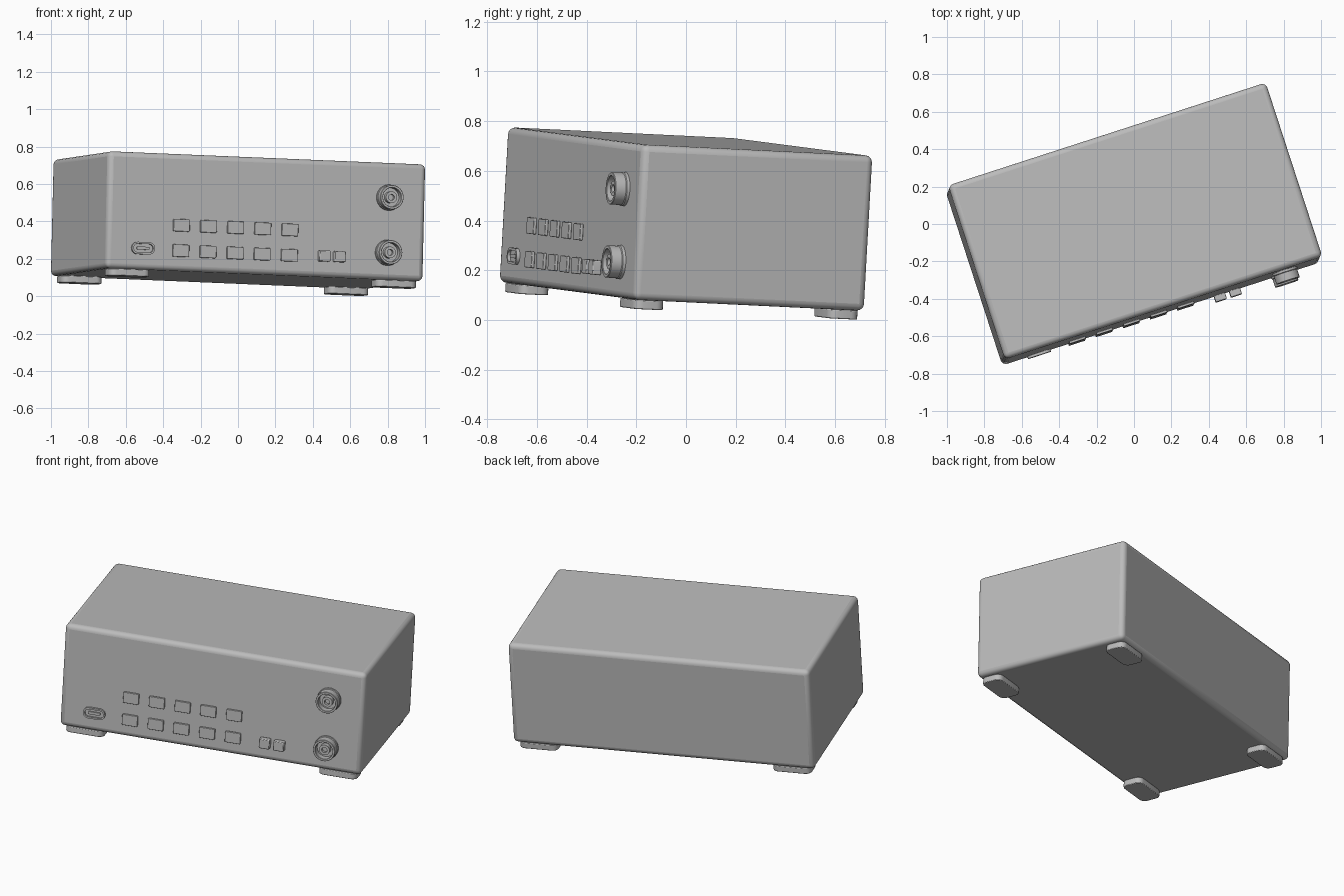
import bpy, bmesh, math
from mathutils import Matrix, Vector

old = bpy.data.objects.get("Cube")
if old:
    bpy.data.objects.remove(old, do_unlink=True)

grey = bpy.data.materials.new("plain_grey")
grey.use_nodes = True
COLOUR = (0.5, 0.5, 0.5, 1)
grey.diffuse_color = COLOUR
grey.node_tree.nodes["Principled BSDF"].inputs["Base Color"].default_value = COLOUR

# The whole case stands turned and slightly tilted
side = Vector((0.951, 0.308, -0.040)).normalized()
up = side.cross(Vector((-0.308, 0.950, -0.046))).normalized()
back = up.cross(side)
FRAME = Matrix.Translation((0, 0, 0.406)) @ Matrix((side, back, up)).transposed().to_4x4()

WIDTH, DEPTH, HEIGHT = 1.786, 0.979, 0.626
FRONT, BOTTOM = -DEPTH / 2, -HEIGHT / 2
FACE_FRONT = Matrix.Rotation(math.pi / 2, 4, 'X')
FACE_DOWN = Matrix.Rotation(math.pi, 4, 'X')


def finish(name, bm, place, bevel=0, segments=2):
    bmesh.ops.recalc_face_normals(bm, faces=bm.faces)
    mesh = bpy.data.meshes.new(name)
    bm.to_mesh(mesh)
    bm.free()
    mesh.materials.append(grey)
    obj = bpy.data.objects.new(name, mesh)
    bpy.context.collection.objects.link(obj)
    obj.matrix_world = FRAME @ place
    if bevel:
        mod = obj.modifiers.new("Bevel", 'BEVEL')
        mod.width, mod.segments = bevel, segments
        mod.limit_method, mod.angle_limit = 'ANGLE', math.radians(40)
    bpy.ops.object.select_all(action='DESELECT')
    obj.select_set(True)
    bpy.context.view_layer.objects.active = obj
    bpy.ops.object.shade_smooth_by_angle(angle=math.radians(40))
    return obj


def plate(name, w, h, thick, radius, place, bevel=0, recess=None):
    """Rounded rectangle extruded outwards, optionally with a sunken middle."""
    bm = bmesh.new()
    verts = []
    for i in range(4):
        sx, sy = (1, -1, -1, 1)[i], (1, 1, -1, -1)[i]
        for step in range(6):
            a = math.pi / 2 * (i + step / 5)
            verts.append(bm.verts.new((sx * (w / 2 - radius) + radius * math.cos(a),
                                       sy * (h / 2 - radius) + radius * math.sin(a), 0)))
    base = bm.faces.new(verts)
    ext = bmesh.ops.extrude_face_region(bm, geom=[base], use_keep_orig=True)["geom"]
    top = [g for g in ext if isinstance(g, bmesh.types.BMFace)][0]
    bmesh.ops.translate(bm, verts=top.verts, vec=(0, 0, thick))
    bmesh.ops.remove_doubles(bm, verts=bm.verts, dist=0.0002)
    if recess:
        rim, sink = recess
        bmesh.ops.recalc_face_normals(bm, faces=bm.faces)
        top = max(bm.faces, key=lambda f: f.calc_center_median().z)
        bmesh.ops.inset_region(bm, faces=[top], thickness=rim)
        ring = bmesh.ops.extrude_face_region(bm, geom=[top])["geom"]
        bmesh.ops.delete(bm, geom=[top], context='FACES_ONLY')
        bmesh.ops.translate(bm, verts=[g for g in ring if isinstance(g, bmesh.types.BMVert)],
                            vec=(0, 0, -sink))
    return finish(name, bm, place, bevel)


def on_front(x, z):
    return Matrix.Translation((x, FRONT, z)) @ FACE_FRONT


# Case
bm = bmesh.new()
bmesh.ops.create_cube(bm, size=1)
bmesh.ops.scale(bm, verts=bm.verts, vec=(WIDTH, DEPTH, HEIGHT))
finish("case", bm, Matrix.Identity(4), 0.028, 4)

# Feet
for fb, y in (("front", -0.412), ("back", 0.412)):
    for lr, x in (("right", -0.75), ("left", 0.75)):
        plate(f"{fb}_{lr}_foot", 0.227, 0.127, 0.037, 0.035,
              Matrix.Translation((x, y, BOTTOM)) @ FACE_DOWN, 0.004)

# Two rows of flat keys
for row, z in (("upper", -0.069), ("lower", -0.205)):
    for i in range(5):
        plate(f"{row}_key_{i + 1}", 0.092, 0.066, 0.013, 0.006,
              on_front(-0.478 + 0.1525 * i, z), 0.002)

# Pill-shaped socket with a tongue
plate("socket_shell", 0.13, 0.066, 0.014, 0.0329, on_front(-0.69, -0.2), 0, (0.01, 0.012))
plate("socket_tongue", 0.07, 0.016, 0.01, 0.004, on_front(-0.69, -0.2))

# Two raised push buttons
for i, x in enumerate((0.325, 0.41)):
    plate(f"push_button_{i + 1}", 0.062, 0.058, 0.036, 0.006, on_front(x, -0.202), 0.004)

# Round connectors, turned from a profile of radius and height
PROFILE = [(0.069, 0), (0.069, 0.012), (0.065, 0.015), (0.065, 0.058), (0.063, 0.06),
           (0.053, 0.06), (0.051, 0.058), (0.051, 0.02), (0.031, 0.02), (0.031, 0.05),
           (0.016, 0.05), (0.016, 0.03), (0, 0.03)]
for name, z in (("upper_connector", 0.126), ("lower_connector", -0.169)):
    bm = bmesh.new()
    pts = [bm.verts.new((r, 0, h)) for r, h in PROFILE]
    edges = [bm.edges.new(pair) for pair in zip(pts, pts[1:])]
    bmesh.ops.spin(bm, geom=pts + edges, cent=(0, 0, 0), axis=(0, 0, 1),
                   angle=math.tau, steps=40)
    bmesh.ops.remove_doubles(bm, verts=bm.verts, dist=0.0001)
    finish(name, bm, on_front(0.685, z))
